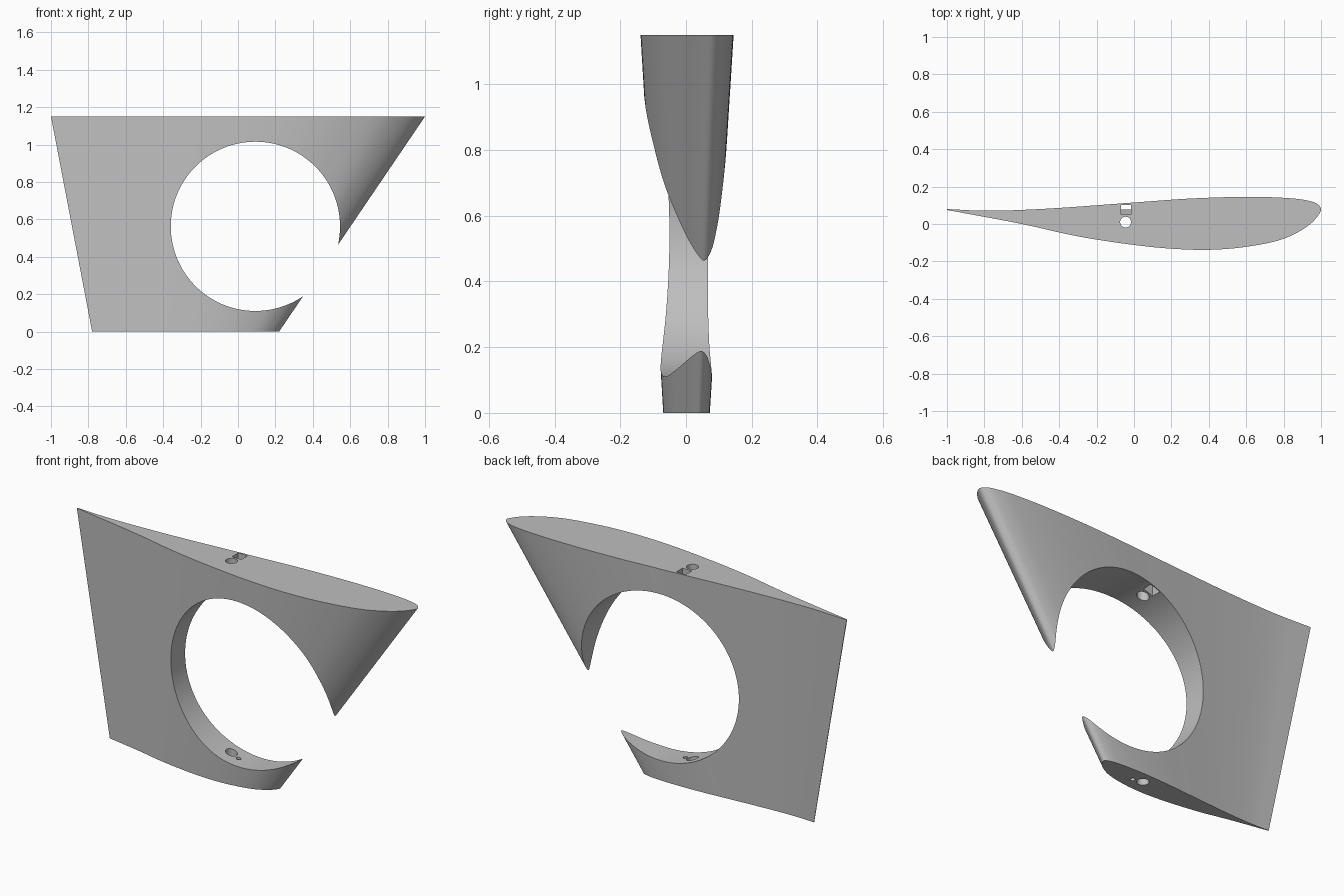
import bpy
import bmesh
import math
from mathutils import Vector

cube = bpy.data.objects.get("Cube")
if cube:
    bpy.data.objects.remove(cube, do_unlink=True)

HEIGHT = 1.15

grey = bpy.data.materials.new("light grey")
grey.use_nodes = True
colour = (0.52, 0.52, 0.52, 1)
grey.diffuse_color = colour
grey.node_tree.nodes["Principled BSDF"].inputs["Base Color"].default_value = colour

# Airfoil outline at the wide end: upper side, round nose, lower side
OUTLINE = [Vector(p) for p in (
    (-1, .08), (-.8, .071), (-.5, .08), (0, .115), (.3, .136), (.6, .145),
    (.8, .14), (.92, .127), (.98, .107), (1, .08), (.985, .046), (.93, -.01),
    (.8, -.079), (.6, -.122), (.4, -.138), (.2, -.132), (0, -.112),
    (-.3, -.066), (-.6, 0), (-1, .075))]


def smooth_outline(points, steps):
    """Centripetal spline through the points, with open ends."""
    pts = [2 * points[0] - points[1], *points, 2 * points[-1] - points[-2]]
    result = []
    for a, b, c, d in zip(pts, pts[1:], pts[2:], pts[3:]):
        ta = 0
        tb = ta + math.sqrt((b - a).length)
        tc = tb + math.sqrt((c - b).length)
        td = tc + math.sqrt((d - c).length)
        for i in range(steps):
            t = tb + (tc - tb) * i / steps
            p = a.lerp(b, (t - ta) / (tb - ta))
            q = b.lerp(c, (t - tb) / (tc - tb))
            r = c.lerp(d, (t - tc) / (td - tc))
            p = p.lerp(q, (t - ta) / (tc - ta))
            q = q.lerp(r, (t - tb) / (td - tb))
            result.append(p.lerp(q, (t - tb) / (tc - tb)))
    return result + [points[-1]]


# Tapered wing body lofted between two similar sections
bm = bmesh.new()
section = smooth_outline(OUTLINE, 8)
rings = []
for scale, shift, z in ((.5, -.28, 0), (1, 0, HEIGHT)):
    rings.append([bm.verts.new((scale * p.x + shift, scale * p.y, z)) for p in section])
low, high = rings
for i in range(len(section)):
    j = (i + 1) % len(section)
    bm.faces.new((low[i], low[j], high[j], high[i]))
bm.faces.new(low)
bm.faces.new(high)
bmesh.ops.recalc_face_normals(bm, faces=bm.faces)
mesh = bpy.data.meshes.new("wing_section")
bm.to_mesh(mesh)
bm.free()
wing = bpy.data.objects.new("wing_section", mesh)
bpy.context.collection.objects.link(wing)


def cut(cutter):
    """Subtract the cutter from the wing and discard it."""
    cutter.hide_render = True
    modifier = wing.modifiers.new("cut", "BOOLEAN")
    modifier.operation = "DIFFERENCE"
    modifier.solver = "EXACT"
    modifier.object = cutter
    bpy.context.view_layer.objects.active = wing
    bpy.ops.object.modifier_apply(modifier=modifier.name)
    bpy.data.objects.remove(cutter, do_unlink=True)


def cut_round(radius, depth, location, sides, tilt=0):
    bpy.ops.mesh.primitive_cylinder_add(vertices=sides, radius=radius, depth=depth,
                                        location=location, rotation=(tilt, 0, 0))
    cut(bpy.context.object)


# Large round opening that breaks through the nose
cut_round(.4525, 1, (.093, 0, .5625), 128, math.pi / 2)
# Rod hole through both arms, and a pin hole in the lower arm
cut_round(.029, 3, (-.045, .01, .5), 32)
cut_round(.012, .4, (.006, -.003, .1), 16)
# Square slot in the upper arm
bpy.ops.mesh.primitive_cube_add(size=1, location=(-.0425, .076, HEIGHT))
slot = bpy.context.object
slot.scale = (.055, .052, .6)
bpy.context.view_layer.update()
cut(slot)

# Finish
wing.data.materials.clear()
wing.data.materials.append(grey)
for face in wing.data.polygons:
    face.material_index = 0
bpy.ops.object.select_all(action="DESELECT")
wing.select_set(True)
bpy.context.view_layer.objects.active = wing
bpy.ops.object.shade_smooth_by_angle(angle=math.radians(30))
